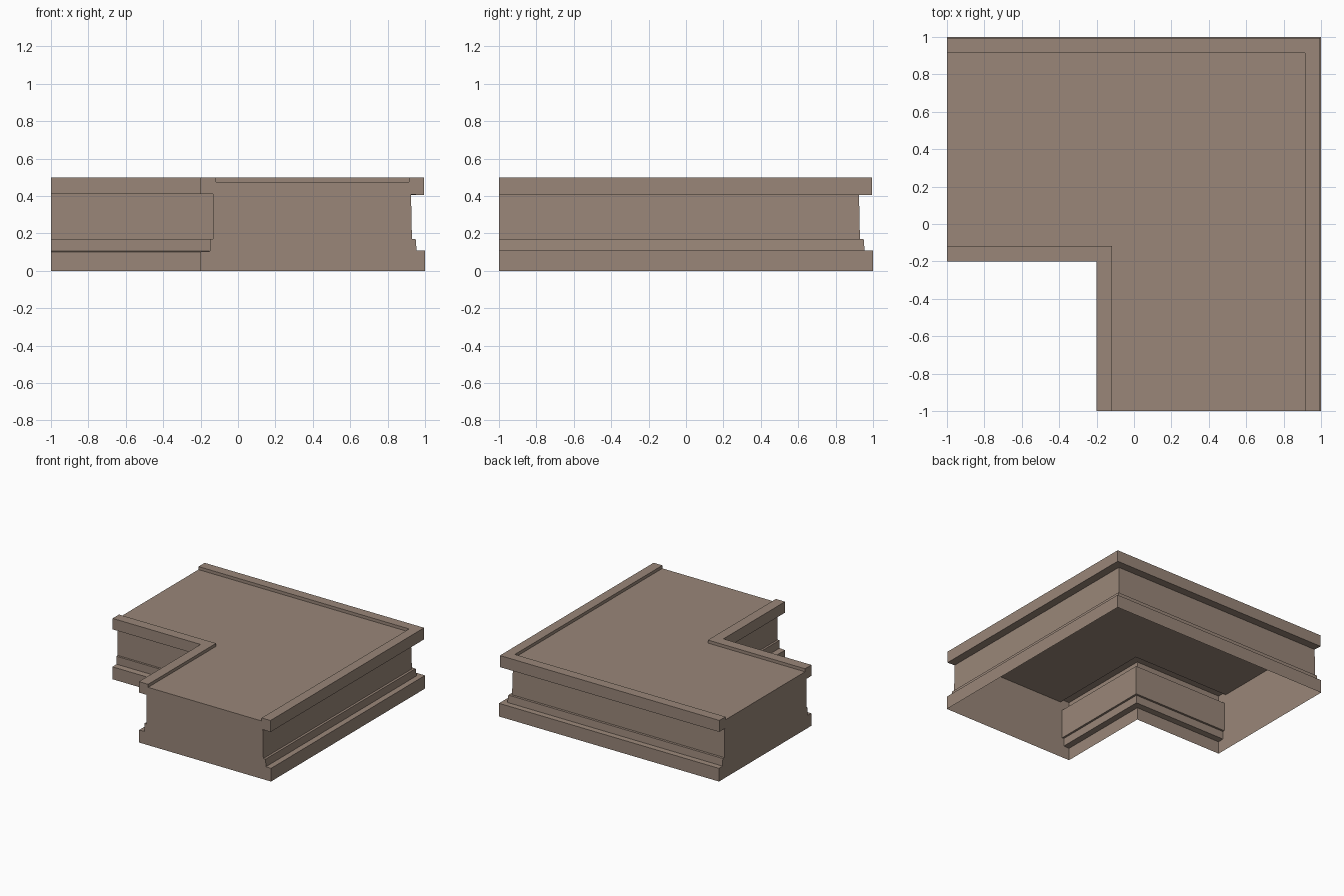
import bpy
import bmesh

if "Cube" in bpy.data.objects:
    bpy.data.objects.remove(bpy.data.objects["Cube"])

# Wall cross-section, listed from outer foot over the top to inner foot: (offset, height)
outer = [(1.0, 0.0), (1.0, 0.108), (0.955, 0.11), (0.95, 0.17), (0.93, 0.17),
         (0.925, 0.408), (0.995, 0.405), (0.995, 0.5), (0.915, 0.5), (0.915, 0.475)]
inner = [(-0.117, 0.475), (-0.117, 0.5), (-0.2, 0.5), (-0.2, 0.41), (-0.133, 0.41),
         (-0.133, 0.17), (-0.15, 0.17), (-0.15, 0.105), (-0.2, 0.102), (-0.2, 0.0)]
profile = outer + inner

bm = bmesh.new()
# Sweep through the west end, the mitred corner and the south end
stations = [lambda c: (-1, c), lambda c: (c, c), lambda c: (c, -1)]
rings = [[bm.verts.new((*at(c), z)) for c, z in profile] for at in stations]
for a, b in zip(rings, rings[1:]):
    for i in range(len(profile) - 1):
        bm.faces.new((a[i], a[i + 1], b[i + 1], b[i]))

# Closed ends; the underside stays open
bm.faces.new(rings[0][::-1])
bm.faces.new(rings[2])

mesh = bpy.data.meshes.new("corner_wall_top")
bm.to_mesh(mesh)
bm.free()

stone = bpy.data.materials.new("warm brown stone")
stone.diffuse_color = (0.32, 0.24, 0.19, 1)
stone.use_nodes = True
stone.node_tree.nodes["Principled BSDF"].inputs["Base Color"].default_value = stone.diffuse_color
mesh.materials.append(stone)
obj = bpy.data.objects.new("corner_wall_top", mesh)
bpy.context.collection.objects.link(obj)
